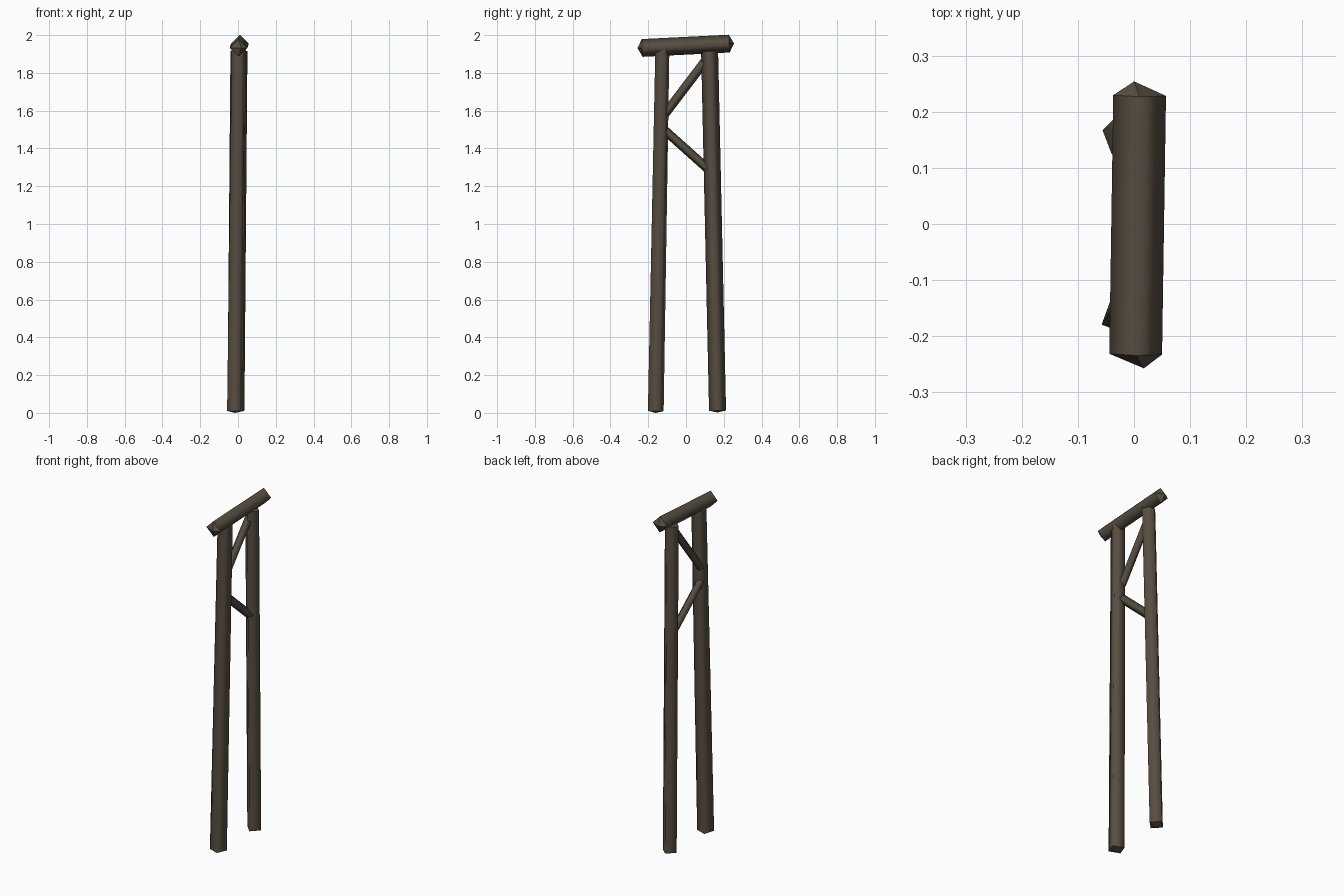
import bpy, bmesh, math
from mathutils import Vector

if "Cube" in bpy.data.objects:
    bpy.data.objects.remove(bpy.data.objects["Cube"])

wood = bpy.data.materials.new("dark_weathered_wood")
wood.diffuse_color = (0.095, 0.075, 0.053, 1)
wood.use_nodes = True
wood.node_tree.nodes["Principled BSDF"].inputs["Base Color"].default_value = wood.diffuse_color


def log(name, a, b, ra, rb, turn=0, tip=0.01, side=Vector((1, 0, 0)), tips=(0, 0)):
    """Four-sided smooth log from a to b with shallow pointed caps.
    tips shifts each cap point sideways."""
    a, b = Vector(a), Vector(b)
    axis = (b - a).normalized()
    u = (side - axis * side.dot(axis)).normalized()
    v = axis.cross(u)
    bm = bmesh.new()
    rings = []
    for c, r in ((a, ra), (b, rb)):
        ring = []
        for k in range(4):
            t = math.radians(turn + 90 * k)
            ring.append(bm.verts.new(c + r * (math.cos(t) * u + math.sin(t) * v)))
        rings.append(ring)
    ends = (bm.verts.new(a - axis * tip + u * tips[0]),
            bm.verts.new(b + axis * tip + u * tips[1]))
    for k in range(4):
        j = (k + 1) % 4
        f = bm.faces.new((rings[0][k], rings[0][j], rings[1][j], rings[1][k]))
        f.smooth = True
        bm.faces.new((rings[0][j], rings[0][k], ends[0]))
        bm.faces.new((rings[1][k], rings[1][j], ends[1]))
    bmesh.ops.recalc_face_normals(bm, faces=bm.faces)
    # keep the cap rims crisp
    for e in bm.edges:
        if any(not f.smooth for f in e.link_faces):
            e.smooth = False
    me = bpy.data.meshes.new(name)
    bm.to_mesh(me)
    bm.free()
    me.materials.append(wood)
    ob = bpy.data.objects.new(name, me)
    bpy.context.collection.objects.link(ob)
    return ob


# Leaning posts
log("front_post", (-0.016, -0.160, 0.010), (0.004, -0.125, 1.935), 0.046, 0.041, turn=25)
log("back_post", (-0.011, 0.167, 0.012), (0.005, 0.125, 1.915), 0.045, 0.045)

# Top beam, slightly sloped
log("top_beam", (0.003, -0.232, 1.932), (0.010, 0.229, 1.955), 0.047, 0.047,
    tip=0.025, tips=(0.015, -0.01))

# Diagonal braces between the posts
log("upper_brace", (-0.015, -0.115, 1.578), (-0.003, 0.130, 1.900), 0.024, 0.024, tip=0.006)
log("lower_brace", (-0.015, -0.115, 1.498), (-0.003, 0.140, 1.270), 0.024, 0.024, tip=0.006)
